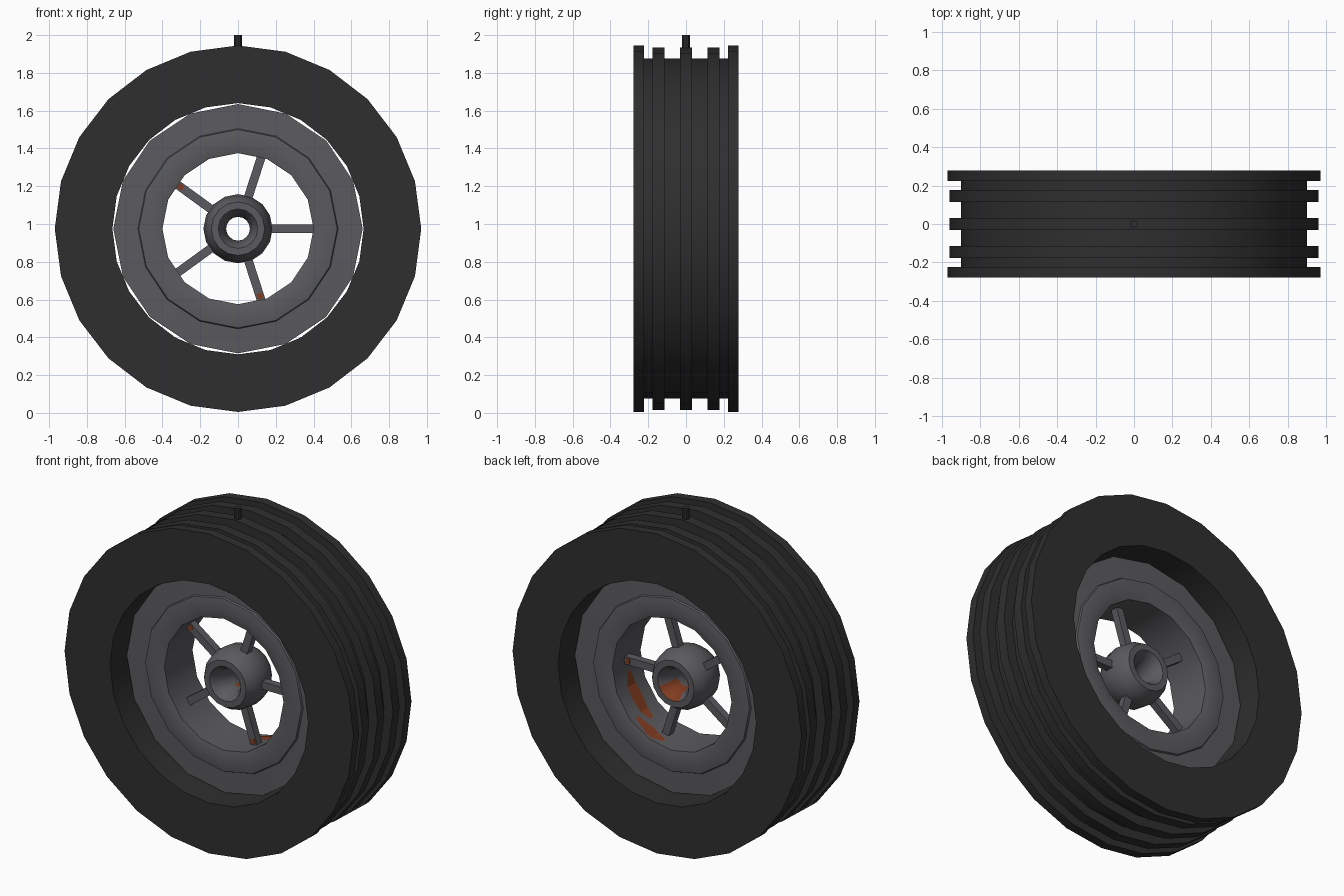
import bpy, bmesh, math
from mathutils import Matrix, Vector

if "Cube" in bpy.data.objects:
    bpy.data.objects.remove(bpy.data.objects["Cube"])

CZ = 0.975  # wheel centre height


def material(name, col):
    m = bpy.data.materials.new(name)
    m.diffuse_color = (*col, 1)
    m.use_nodes = True
    m.node_tree.nodes["Principled BSDF"].inputs["Base Color"].default_value = m.diffuse_color
    return m


RUBBER = material("black_rubber", (0.028, 0.028, 0.028))
METAL = material("grey_metal", (0.105, 0.105, 0.115))
RUST = material("rust", (0.22, 0.045, 0.015))


def finish(name, bm, mats, smooth=None):
    bmesh.ops.recalc_face_normals(bm, faces=bm.faces)
    me = bpy.data.meshes.new(name)
    bm.to_mesh(me)
    bm.free()
    for m in mats:
        me.materials.append(m)
    ob = bpy.data.objects.new(name, me)
    ob.location.z = CZ
    bpy.context.collection.objects.link(ob)
    if smooth:
        bpy.ops.object.select_all(action='DESELECT')
        ob.select_set(True)
        bpy.context.view_layer.objects.active = ob
        bpy.ops.object.shade_smooth_by_angle(angle=math.radians(smooth))
    return ob


def revolve(profile, n):
    """Closed (radius, y) profile spun around the y axis."""
    bm = bmesh.new()
    rings = []
    for i in range(n):
        a = 2 * math.pi * i / n
        rings.append([bm.verts.new((r * math.cos(a), y, r * math.sin(a))) for r, y in profile])
    k = len(profile)
    for i in range(n):
        p, q = rings[i], rings[(i + 1) % n]
        for j in range(k):
            bm.faces.new((p[j], p[(j + 1) % k], q[(j + 1) % k], q[j]))
    return bm


def box(bm, size, loc, rot):
    bmesh.ops.create_cube(bm, size=1, matrix=rot @ Matrix.Translation(loc) @ Matrix.Diagonal((*size, 1)))


# Tyre: flat sidewalls, three raised ribs between the shoulders
half = [(0.665, 0.278), (0.97, 0.278), (0.97, 0.223), (0.90, 0.223),
        (0.90, 0.178), (0.96, 0.178), (0.96, 0.115), (0.90, 0.115),
        (0.90, 0.032), (0.96, 0.032)]
finish("tyre", revolve(half + [(r, -y) for r, y in reversed(half)], 24), [RUBBER], 35)

# Rim: recessed ring with a slightly raised inner lip
half = [(0.40, 0.135), (0.46, 0.15), (0.525, 0.14), (0.53, 0.13), (0.66, 0.125)]
finish("rim", revolve(half + [(r, -y) for r, y in reversed(half)], 16), [METAL], 35)

# Hub: rounded body with a bored hole, rust low in the bore
prof = [(0.123 + 0.06 * math.cos(t * math.pi / 5), 0.13 * math.sin(t * math.pi / 5)) for t in range(10)]
bm = revolve(prof, 16)
for f in bm.faces:
    c = f.calc_center_median()
    if math.hypot(c.x, c.z) < 0.09 and c.z < -0.035 and c.x > -0.03 and c.y > -0.03:
        f.material_index = 1
finish("hub", bm, [METAL, RUST], 50)

# Five square spokes
bm = bmesh.new()
for i in range(5):
    box(bm, (0.26, 0.046, 0.046), (0.28, 0, 0), Matrix.Rotation(-math.radians(72 * i), 4, 'Y'))
finish("spokes", bm, [METAL])

# Rust spots at some spoke ends
bm = bmesh.new()
for deg, side in ((0, 1), (144, -1), (288, -1)):
    box(bm, (0.03, 0.004, 0.03), (0.375, side * 0.0235, 0), Matrix.Rotation(-math.radians(deg), 4, 'Y'))
finish("spoke_rust", bm, [RUST])

# Rust streaks lying on the inside of the rim barrel
step = 22.5
bm = bmesh.new()
for start, end, y, w in ((-54, -11, 0.0, 0.045), (-77, -47, 0.085, 0.04)):
    angs = sorted({start, end, (start + end) / 2} | {k * step for k in range(-4, 1) if start < k * step < end})
    pairs = []
    for a in angs:
        off = a % step - step / 2
        r = 0.4 * math.cos(math.radians(step / 2)) / math.cos(math.radians(off)) - 0.003
        t = (a - start) / (end - start)
        h = w * (0.35 + 0.65 * math.sin(math.pi * t))
        ra = math.radians(a)
        pairs.append([bm.verts.new((r * math.cos(ra), y + s * h, r * math.sin(ra))) for s in (-1, 1)])
    for p, q in zip(pairs, pairs[1:]):
        bm.faces.new((p[0], p[1], q[1], q[0]))
finish("rim_rust", bm, [RUST])

# Valve stem standing out at the top
bm = bmesh.new()
bmesh.ops.create_cone(bm, cap_ends=True, segments=8, radius1=0.02, radius2=0.02, depth=0.15,
                      matrix=Matrix.Translation((0, 0, 0.95)))
finish("valve_stem", bm, [RUBBER])
